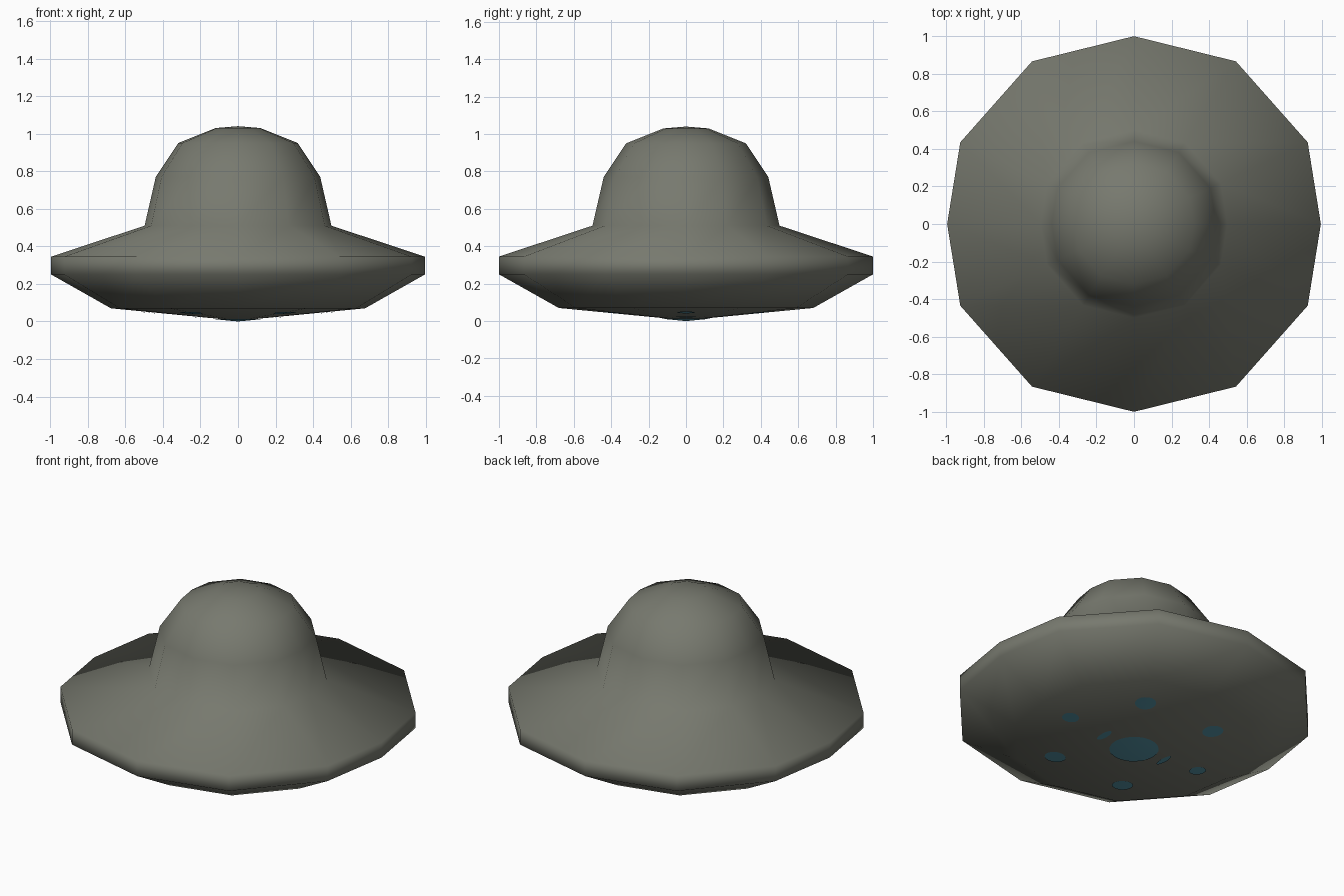
import bpy, bmesh, math

if "Cube" in bpy.data.objects:
    bpy.data.objects.remove(bpy.data.objects["Cube"])

def material(name, rgb):
    m = bpy.data.materials.new(name)
    m.diffuse_color = (*rgb, 1)
    m.use_nodes = True
    m.node_tree.nodes["Principled BSDF"].inputs["Base Color"].default_value = m.diffuse_color
    return m

HULL = material("grey_green_metal", (0.185, 0.192, 0.158))
LIGHT = material("dull_blue_light", (0.09, 0.29, 0.37))

# twelve-sided outline: x, y of one quarter, mirrored around
QUARTER = [(0.995, 0), (0.925, 0.435), (0.543, 0.866), (0, 1.0)]
OUTLINE = (QUARTER
           + [(-x, y) for x, y in QUARTER[2::-1]]
           + [(-x, -y) for x, y in QUARTER[1:]]
           + [(x, -y) for x, y in QUARTER[2:0:-1]])

# scale of the outline and height, from the belly to the top of the dome
PROFILE = [(0.68, 0.07), (1.0, 0.25), (1.0, 0.345), (0.5, 0.51),
           (0.44, 0.77), (0.32, 0.95), (0.12, 1.03)]
TIP_Z = 0.004

def finish(bm, name, mat):
    bmesh.ops.recalc_face_normals(bm, faces=bm.faces)
    for f in bm.faces:
        f.smooth = True
    me = bpy.data.meshes.new(name)
    bm.to_mesh(me)
    bm.free()
    me.materials.append(mat)
    ob = bpy.data.objects.new(name, me)
    bpy.context.collection.objects.link(ob)
    return ob

# saucer hull with dome
bm = bmesh.new()
rings = [[bm.verts.new((x * s, y * s, z)) for x, y in OUTLINE] for s, z in PROFILE]
n = len(OUTLINE)
for a, b in zip(rings, rings[1:]):
    for i in range(n):
        j = (i + 1) % n
        bm.faces.new((a[i], a[j], b[j], b[i]))
for ring, z in ((rings[0], TIP_Z), (rings[-1], 1.04)):
    centre = bm.verts.new((0, 0, z))
    for i in range(n):
        bm.faces.new((ring[i], ring[(i + 1) % n], centre))
finish(bm, "saucer_hull", HULL)

def belly_z(x, y):
    """Height of the shallow belly cone below a point."""
    best = 0
    for (ax, ay), (bx, by) in zip(OUTLINE, OUTLINE[1:] + OUTLINE[:1]):
        nx, ny = by - ay, ax - bx
        best = max(best, (x * nx + y * ny) / (ax * nx + ay * ny))
    s, z = PROFILE[0]
    return TIP_Z + best / s * (z - TIP_Z)

def belly_light(name, dist, angle, radial, tangential):
    """Thin elliptical plate lying on the belly."""
    bm = bmesh.new()
    c, s = math.cos(math.radians(angle)), math.sin(math.radians(angle))
    def vert(u, v):
        x, y = (dist + u) * c - v * s, (dist + u) * s + v * c
        return bm.verts.new((x, y, belly_z(x, y) - 0.004))
    mid = vert(0, 0)
    seg = 24
    rim = [vert(radial * math.cos(2 * math.pi * k / seg),
                tangential * math.sin(2 * math.pi * k / seg)) for k in range(seg)]
    for k in range(seg):
        bm.faces.new((mid, rim[(k + 1) % seg], rim[k]))
    ob = finish(bm, name, LIGHT)
    if ob.data.polygons[0].normal.z > 0:
        ob.data.flip_normals()

# lights under the belly
belly_light("centre_light", 0, 0, 0.14, 0.14)
for k, a in enumerate((0, 58, 122, 180, 238, 302)):
    r = 0.048 if a % 180 == 0 else 0.06
    belly_light(f"outer_light_{k + 1}", 0.47, a, r, r)
for k, a in enumerate((0, 180)):
    belly_light(f"inner_light_{k + 1}", 0.22, a, 0.02, 0.06)
